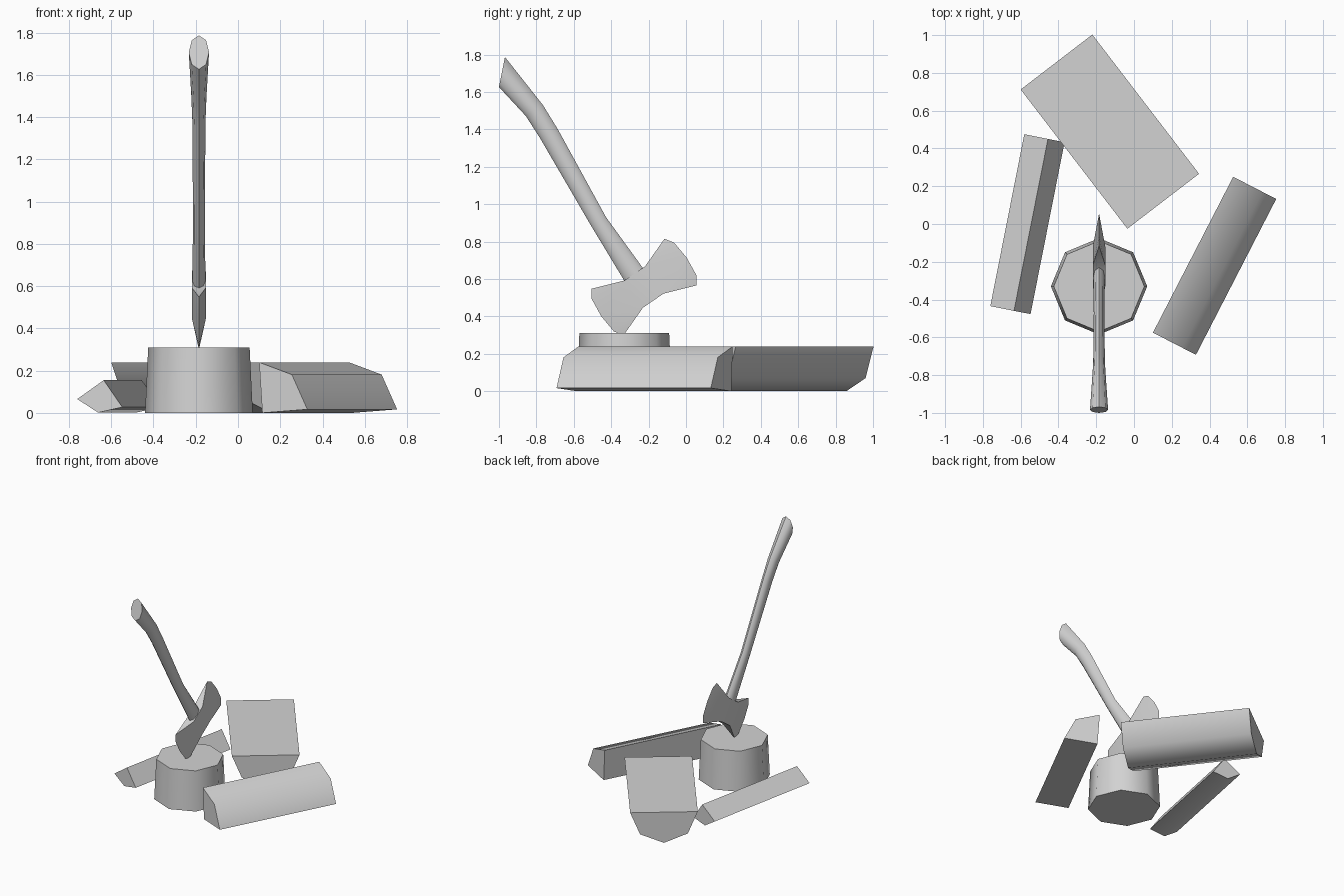
import bpy, bmesh
from math import sin, cos, radians, hypot
from mathutils import Vector

cube = bpy.data.objects.get("Cube")
if cube:
    bpy.data.objects.remove(cube, do_unlink=True)

grey = bpy.data.materials.new("plain_grey")
grey.use_nodes = True
grey.diffuse_color = (0.65, 0.65, 0.65, 1)
grey.node_tree.nodes["Principled BSDF"].inputs["Base Color"].default_value = grey.diffuse_color


def finish(name, bm):
    """Turn a bmesh into a named object, smooth with sharp corners."""
    bmesh.ops.recalc_face_normals(bm, faces=bm.faces)
    mesh = bpy.data.meshes.new(name)
    bm.to_mesh(mesh)
    bm.free()
    mesh.materials.append(grey)
    obj = bpy.data.objects.new(name, mesh)
    bpy.context.collection.objects.link(obj)
    bpy.ops.object.select_all(action='DESELECT')
    obj.select_set(True)
    bpy.context.view_layer.objects.active = obj
    bpy.ops.object.shade_smooth_by_angle(angle=radians(50))
    return obj


def loft(name, rings):
    """Skin a row of equal rings and cap both ends."""
    bm = bmesh.new()
    loops = [[bm.verts.new(p) for p in ring] for ring in rings]
    n = len(loops[0])
    for a, b in zip(loops, loops[1:]):
        for i in range(n):
            j = (i + 1) % n
            bm.faces.new((a[i], a[j], b[j], b[i]))
    bm.faces.new(loops[0])
    bm.faces.new(loops[-1])
    return finish(name, bm)


def arc(cu, cz, r, start, count):
    """Points of an eight-sided circle, from a start angle."""
    angles = [radians(start + 45 * i) for i in range(count)]
    return [(cu + r * cos(a), cz + r * sin(a)) for a in angles]


def log(name, section, start, end):
    """Extrude a split-log section between two ground points."""
    ax, ay = end[0] - start[0], end[1] - start[1]
    length = hypot(ax, ay)
    side = (ay / length, -ax / length)
    loft(name, [[(p[0] + u * side[0], p[1] + u * side[1], z) for u, z in section]
                for p in (start, end)])


# Split logs: one half and two quarters
log("half_log", arc(0.239, 0.239, 0.239, 180, 5), (-0.035, -0.025), (-0.6, 0.712))
log("large_quarter_log", arc(0.017, 0, 0.24, 4, 3) + [(0.017, 0)],
    (0.10, -0.575), (0.525, 0.25))
log("small_quarter_log", arc(0.127, 0.155, 0.156, 215, 3) + [(0.127, 0.155)],
    (-0.76, -0.435), (-0.58, 0.475))

# Chopping stump
AXE_X = -0.185
loft("chopping_stump", [[(x, y, z) for x, y in arc(AXE_X, -0.33, r, 0, 8)]
                        for r, z in ((0.255, 0), (0.24, 0.31))])

# Axe handle: upper point, lower point (y, z) and half thickness
stations = [
    ((-0.968, 1.787), (-1.0, 1.626), 0.048),
    ((-0.765, 1.53), (-0.856, 1.471), 0.036),
    ((-0.685, 1.40), (-0.781, 1.354), 0.031),
    ((-0.428, 0.931), (-0.513, 0.894), 0.028),
    ((-0.23, 0.658), (-0.326, 0.584), 0.031),
    ((-0.17, 0.59), (-0.28, 0.52), 0.028),
]
rings = []
for upper, lower, thick in stations:
    up, low = Vector(upper), Vector(lower)
    mid, half = (up + low) / 2, (up - low) / 2
    rings.append([(AXE_X + s * thick, *(mid + half * c)) for c, s in arc(0, 0, 1, 0, 8)])
loft("axe_handle", rings)

# Double-bitted axe head, in its own frame: a along the blades, p across
TILT = radians(34.4)


def head_point(x, a, p):
    return (AXE_X + x, -0.2245 + a * cos(TILT) - p * sin(TILT),
            0.557 + a * sin(TILT) + p * cos(TILT))


bm = bmesh.new()
eye = {(s, e, t): bm.verts.new(head_point(s * 0.033, e * 0.067, t * 0.088))
       for s in (-1, 1) for e in (-1, 1) for t in (-1, 1)}
for s in (-1, 1):
    bm.faces.new([eye[s, e, t] for e, t in ((-1, -1), (1, -1), (1, 1), (-1, 1))])
    bm.faces.new([eye[q, e, s] for q, e in ((-1, -1), (1, -1), (1, 1), (-1, 1))])
for e in (-1, 1):
    edge = [bm.verts.new(head_point(0, e * a, p)) for a, p in
            ((0.236, 0.151), (0.267, 0.105), (0.277, 0), (0.267, -0.105), (0.236, -0.151))]
    for s in (-1, 1):
        top, bottom = eye[s, e, 1], eye[s, e, -1]
        bm.faces.new((top, edge[0], edge[1]))
        bm.faces.new((top, edge[1], edge[2]))
        bm.faces.new((top, edge[2], bottom))
        bm.faces.new((bottom, edge[2], edge[3]))
        bm.faces.new((bottom, edge[3], edge[4]))
    bm.faces.new((eye[-1, e, 1], eye[1, e, 1], edge[0]))
    bm.faces.new((eye[-1, e, -1], eye[1, e, -1], edge[4]))
finish("axe_head", bm)
